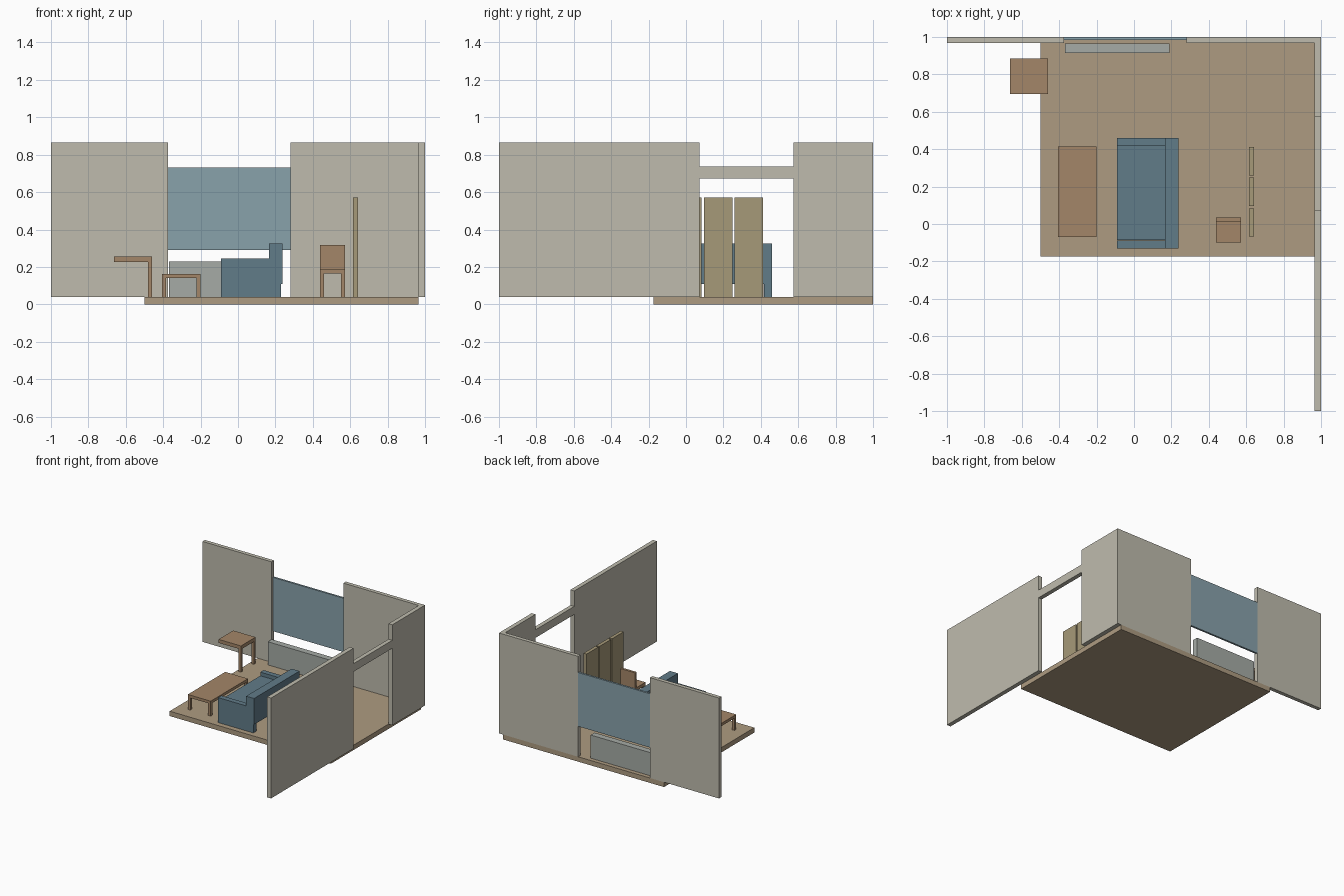
import bpy, bmesh

if "Cube" in bpy.data.objects:
    bpy.data.objects.remove(bpy.data.objects["Cube"])


def material(name, rgb):
    m = bpy.data.materials.new(name)
    m.diffuse_color = (*rgb, 1)
    m.use_nodes = True
    m.node_tree.nodes["Principled BSDF"].inputs["Base Color"].default_value = m.diffuse_color
    return m


WALL = material("plaster", (0.52, 0.50, 0.42))
FLOOR = material("floor_wood", (0.42, 0.33, 0.22))
WOOD = material("wood", (0.37, 0.24, 0.14))
FABRIC = material("fabric", (0.12, 0.20, 0.25))
GLASS = material("glass", (0.25, 0.36, 0.41))
PANEL = material("panel", (0.38, 0.32, 0.19))
CABINET = material("cabinet_paint", (0.38, 0.41, 0.38))
F = 0.04  # floor level


def boxes(name, mat, *extents):
    """One object made of boxes, each given as (x0, x1, y0, y1, z0, z1)."""
    bm = bmesh.new()
    for x0, x1, y0, y1, z0, z1 in extents:
        for v in bmesh.ops.create_cube(bm, size=1)["verts"]:
            v.co = (x1 if v.co.x > 0 else x0,
                    y1 if v.co.y > 0 else y0,
                    z1 if v.co.z > 0 else z0)
    me = bpy.data.meshes.new(name)
    bm.to_mesh(me)
    bm.free()
    me.materials.append(mat)
    ob = bpy.data.objects.new(name, me)
    bpy.context.collection.objects.link(ob)
    return ob


def table(name, x0, x1, y0, y1, under, top, leg=0.022, sides=(0, 1)):
    """Slab on corner legs; sides picks the left and/or right leg pair."""
    boxes(name + "_top", WOOD, (x0, x1, y0, y1, under, top))
    for s in sides:
        lx = (x0, x1 - leg)[s]
        for i, ly in enumerate((y0, y1 - leg)):
            boxes(f"{name}_leg_{s}{i}", WOOD, (lx, lx + leg, ly, ly + leg, F, under))


# Floor and walls
boxes("floor", FLOOR, (-0.5, 0.965, -0.173, 1, 0, F))
boxes("back_wall_left", WALL, (-1, -0.373, 0.968, 1, F, 0.865))
boxes("back_wall_right", WALL, (0.28, 0.965, 0.968, 1, F, 0.865))
boxes("side_wall_front", WALL, (0.965, 1, -1, 0.072, F, 0.865))
boxes("side_wall_back", WALL, (0.965, 1, 0.575, 1, F, 0.865))
boxes("door_lintel", WALL, (0.965, 1, 0.072, 0.575, 0.672, 0.738))
boxes("window_pane", GLASS, (-0.373, 0.28, 0.984, 1, 0.29, 0.732))

# Low cabinet under the window
boxes("low_cabinet", CABINET, (-0.37, 0.19, 0.915, 0.966, F, 0.23))

# Sofa
boxes("sofa_seat", FABRIC, (-0.09, 0.165, -0.085, 0.418, 0.11, 0.215))
boxes("sofa_back", FABRIC, (0.165, 0.237, -0.13, 0.46, 0.11, 0.325))
for side, y in (("front", -0.13), ("rear", 0.418)):
    boxes(f"sofa_arm_{side}", FABRIC, (-0.09, 0.23, y, y + 0.043, F, 0.245))

# Tables and chair
table("coffee_table", -0.407, -0.2, -0.07, 0.415, 0.14, 0.163)
table("side_table", -0.663, -0.46, 0.695, 0.885, 0.226, 0.255, sides=(1,))
table("chair_seat", 0.438, 0.573, -0.1, 0.034, 0.165, 0.19)
boxes("chair_back", WOOD, (0.438, 0.573, 0.014, 0.034, 0.19, 0.318))

# Row of room divider panels
for i in range(3):
    y = -0.068 + i * 0.164
    boxes(f"divider_panel_{i}", PANEL, (0.614, 0.642, y, y + 0.152, F, 0.57))
